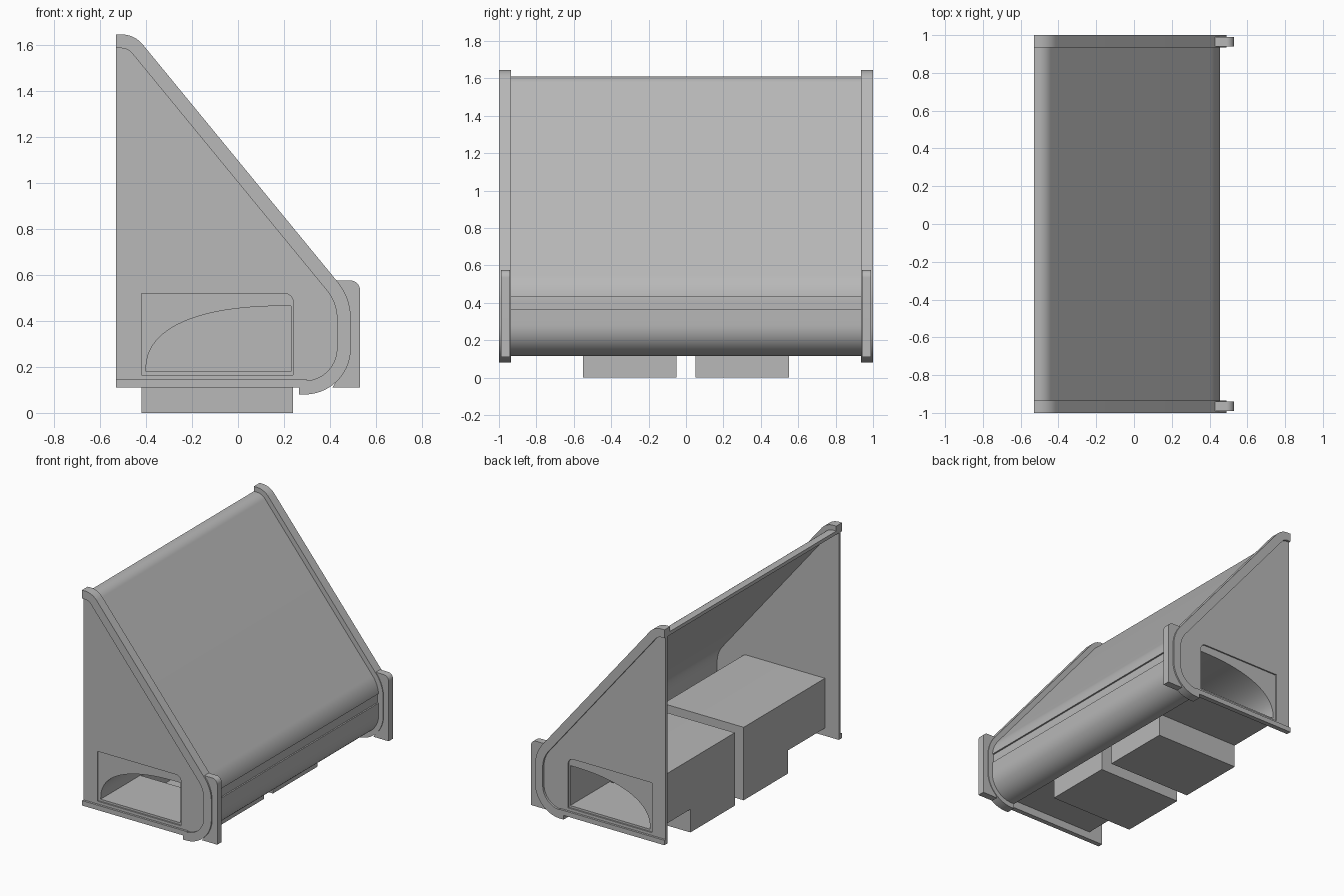
import bpy, bmesh, math
from mathutils import Vector

if "Cube" in bpy.data.objects:
    bpy.data.objects.remove(bpy.data.objects["Cube"], do_unlink=True)

grey = bpy.data.materials.new("plain grey")
grey.use_nodes = True
GREY = (0.48, 0.48, 0.48, 1)
grey.diffuse_color = GREY
grey.node_tree.nodes["Principled BSDF"].inputs["Base Color"].default_value = GREY


def fillet(corners, steps=14):
    """Round each (x, z, radius) corner of an open path."""
    out = []
    for i, (x, z, r) in enumerate(corners):
        p = Vector((x, z))
        if r == 0:
            out.append(p)
            continue
        a = (Vector(corners[i - 1][:2]) - p).normalized()
        b = (Vector(corners[(i + 1) % len(corners)][:2]) - p).normalized()
        half = a.angle(b) / 2
        centre = p + (a + b).normalized() * (r / math.sin(half))
        start = p + a * (r / math.tan(half)) - centre
        end = p + b * (r / math.tan(half)) - centre
        total = start.angle(end)
        for k in range(steps + 1):
            t = k / steps
            out.append(centre + (start * math.sin((1 - t) * total)
                                 + end * math.sin(t * total)) / math.sin(total))
    return out


def inset(path, d):
    """Shift an open path to its right-hand side by d."""
    out = []
    for i, p in enumerate(path):
        u = (path[min(i + 1, len(path) - 1)] - path[max(i - 1, 0)]).normalized()
        if i in (0, len(path) - 1):
            q = path[1] - path[0] if i == 0 else path[-1] - path[-2]
            u = q.normalized()
        out.append(p + Vector((u.y, -u.x)) * d)
    return out


def band(path, d0, d1):
    return inset(path, d0) + inset(path, d1)[::-1]


def prism(name, outline, y0, y1):
    """Extrude an x-z outline along y."""
    bm = bmesh.new()
    face = bm.faces.new([bm.verts.new((p[0], y0, p[1])) for p in outline])
    moved = bmesh.ops.extrude_face_region(bm, geom=[face])["geom"]
    bmesh.ops.translate(bm, vec=(0, y1 - y0, 0),
                        verts=[v for v in moved if isinstance(v, bmesh.types.BMVert)])
    bmesh.ops.recalc_face_normals(bm, faces=bm.faces)
    mesh = bpy.data.meshes.new(name)
    bm.to_mesh(mesh)
    bm.free()
    mesh.materials.append(grey)
    obj = bpy.data.objects.new(name, mesh)
    bpy.context.scene.collection.objects.link(obj)
    return obj


def rect(x0, x1, z0, z1):
    return [(x0, z0), (x1, z0), (x1, z1), (x0, z1)]


def bake(obj):
    bpy.context.view_layer.update()
    graph = bpy.context.evaluated_depsgraph_get()
    mesh = bpy.data.meshes.new_from_object(obj.evaluated_get(graph))
    obj.modifiers.clear()
    obj.data = mesh


def combine(obj, tool, operation):
    mod = obj.modifiers.new("combine", "BOOLEAN")
    mod.object, mod.operation, mod.solver = tool, operation, "EXACT"
    bake(obj)
    bpy.data.objects.remove(tool, do_unlink=True)


def finish(obj, mirrored=True):
    if mirrored:
        mod = obj.modifiers.new("mirror", "MIRROR")
        mod.use_axis = (False, True, False)
        mod.use_mirror_merge = False
        bake(obj)
    bpy.ops.object.select_all(action="DESELECT")
    obj.select_set(True)
    bpy.context.view_layer.objects.active = obj
    bpy.ops.object.shade_smooth_by_angle(angle=math.radians(30))


BACK = -0.53
hood = fillet([(BACK, 1.645, 0), (-0.45, 1.645, 0.12), (0.49, 0.5, 0.25),
               (0.49, 0.365, 0), (0.49, 0.08, 0.2), (0.265, 0.08, 0)])
hood = [p for i, p in enumerate(hood) if i == 0 or (p - hood[i - 1]).length > 1e-4]

# Hood: a thin liner with an upper and a lower skin, leaving a groove between
finish(prism("hood_liner", band(hood, 0.045, 0.06), -0.94, 0.94), False)
upper = [p for p in hood if p.y > 0.435]
lower = [p for p in hood if p.y < 0.37]
finish(prism("upper_hood_skin", band(upper, 0.035, 0.047), -0.94, 0.94), False)
finish(prism("lower_hood_skin", band(lower, 0.035, 0.047), -0.94, 0.94), False)

# End rims, bottom flanges and corner brackets
finish(prism("end_rims", band(hood, 0, 0.06), 0.935, 1.0))
finish(prism("bottom_flanges", rect(BACK, 0.3, 0.11, 0.145), 0.965, 1.0))
bracket = fillet([(0.42, 0.575, 0), (0.53, 0.575, 0.04), (0.53, 0.11, 0),
                  (0.41, 0.11, 0), (0.465, 0.2, 0), (0.48, 0.28, 0),
                  (0.48, 0.42, 0), (0.46, 0.51, 0)])
finish(prism("corner_brackets", bracket, 0.94, 0.99))

# End plates with a window
window = fillet([(-0.42, 0.165, 0), (-0.42, 0.52, 0), (0.24, 0.52, 0.04),
                 (0.24, 0.165, 0)])
plate = prism("end_plates", inset(hood, 0.03) + [Vector((BACK, 0.11))], 0.965, 0.985)
combine(plate, prism("window_cutter", window, 0.9, 1.1), "DIFFERENCE")
finish(plate)

# Chutes: box with a lowered foot, hollowed by an arched tunnel and a well
chute = prism("chutes", window, 0.05, 0.975)
combine(chute, prism("foot", rect(-0.42, 0.24, 0, 0.3), 0.05, 0.55), "UNION")
arch = [(0.23, 0.18)]
for k in range(25):
    a = math.pi / 2 * k / 24
    arch.append((0.23 - 0.63 * max(math.cos(a), 0) ** 0.83,
                 0.18 + 0.285 * math.sin(a) ** 0.83))
combine(chute, prism("tunnel_cutter", arch, 0.07, 1.1), "DIFFERENCE")
combine(chute, prism("well_cutter", rect(-0.395, 0.225, 0.02, 0.19), 0.075, 0.53),
        "DIFFERENCE")
finish(chute)
